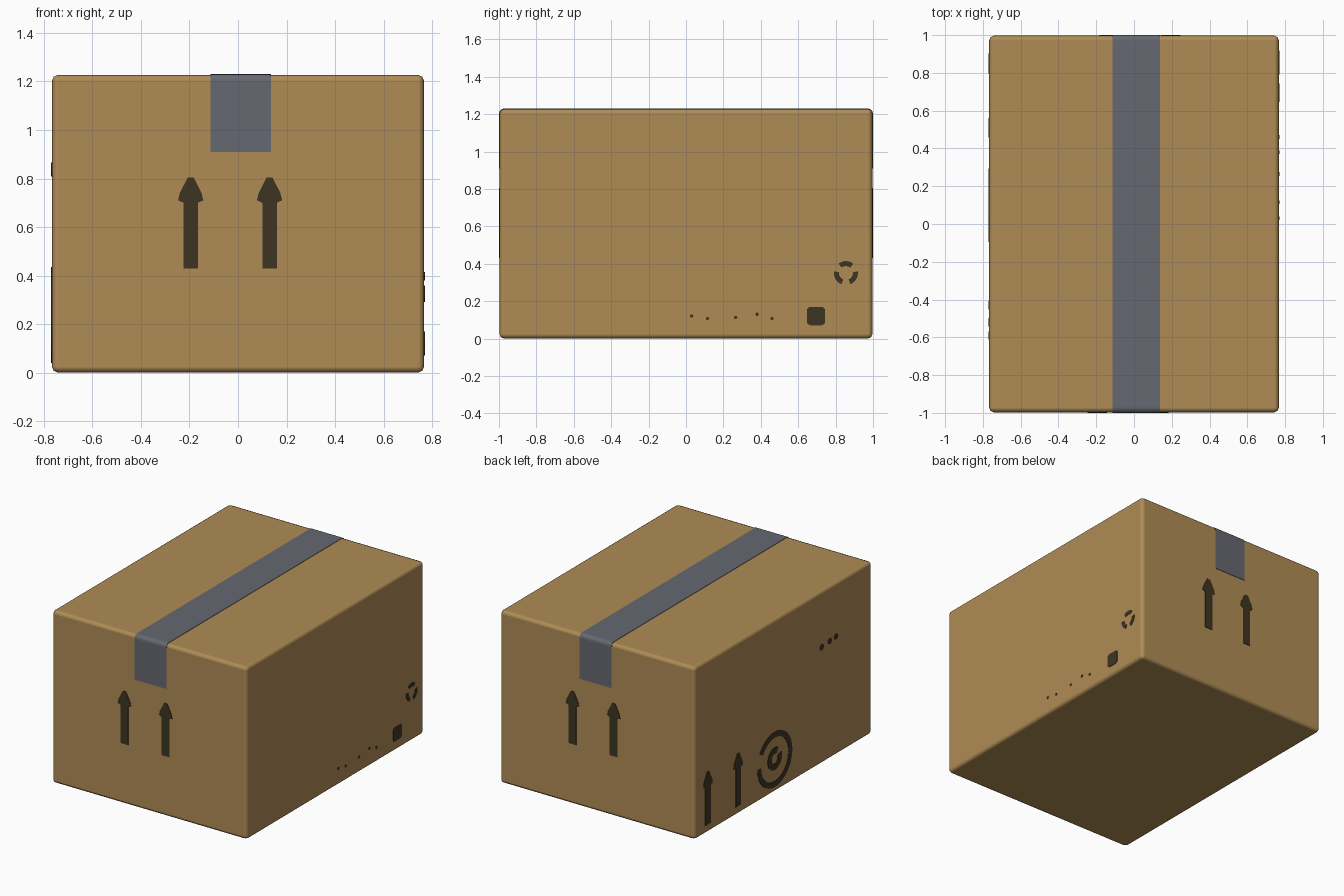
import bpy, bmesh, math
from mathutils import Matrix, Vector

if "Cube" in bpy.data.objects:
    bpy.data.objects.remove(bpy.data.objects["Cube"])

T = 0.003                                  # thickness of tape and printed marks
HX, HY, TOP, B = 0.767, 0.997, 1.227, 0.025  # box half sizes, height, edge rounding


def material(name, rgb):
    m = bpy.data.materials.new(name)
    m.diffuse_color = (*rgb, 1)
    m.use_nodes = True
    m.node_tree.nodes["Principled BSDF"].inputs["Base Color"].default_value = m.diffuse_color
    return m


CARD = material("cardboard brown", (0.43, 0.265, 0.092))
TAPE = material("tape grey", (0.133, 0.138, 0.165))
INK = material("dark ink", (0.048, 0.036, 0.016))


def finish(name, bm, mat):
    bmesh.ops.recalc_face_normals(bm, faces=bm.faces)
    mesh = bpy.data.meshes.new(name)
    bm.to_mesh(mesh)
    bm.free()
    mesh.materials.append(mat)
    ob = bpy.data.objects.new(name, mesh)
    bpy.context.collection.objects.link(ob)
    return ob


def prism(bm, pts, direction):
    """Closed outline of 3D points pushed along a direction."""
    f = bm.faces.new([bm.verts.new(p) for p in pts])
    ext = bmesh.ops.extrude_face_region(bm, geom=[f], use_keep_orig=True)
    verts = [g for g in ext["geom"] if isinstance(g, bmesh.types.BMVert)]
    bmesh.ops.translate(bm, verts=verts, vec=direction)


def marks(name, side, outlines):
    """Printed plates on a wall; u runs to the viewer's right, v is height."""
    turn = {"front": 0, "right": 90, "back": 180, "left": 270}[side]
    depth = HY if side in ("front", "back") else HX
    bm = bmesh.new()
    for o in outlines:
        prism(bm, [(u, -depth, v) for u, v in o], Vector((0, -T, 0)))
    bm.transform(Matrix.Rotation(math.radians(turn), 4, "Z"))
    finish(name, bm, INK)


def arrow(u, v, h=0.38):
    half = [(0.03, 0), (0.03, h - 0.11), (0.052, h - 0.10), (0.045, h - 0.07),
            (0.012, h - 0.005)]
    shape = half + [(-a, b) for a, b in reversed(half)]
    return [(u + a, v + b) for a, b in shape]


def arc(u, v, r0, r1, a0, a1, n=32):
    angles = [math.radians(a0 + (a1 - a0) * i / n) for i in range(n + 1)]
    outer = [(u + r1 * math.cos(a), v + r1 * math.sin(a)) for a in angles]
    inner = [(u + r0 * math.cos(a), v + r0 * math.sin(a)) for a in reversed(angles)]
    return outer + inner


def blob(u, v, r, n=8):
    return [(u + r * math.cos(math.tau * i / n), v + r * math.sin(math.tau * i / n))
            for i in range(n)]


def rounded_square(u, v, s, r):
    out = []
    for k, (sx, sy) in enumerate([(1, 1), (-1, 1), (-1, -1), (1, -1)]):
        for j in range(5):
            a = math.radians(90 * k + 22.5 * j)
            out.append((u + sx * (s - r) + r * math.cos(a),
                        v + sy * (s - r) + r * math.sin(a)))
    return out


# Box with softly rounded edges
bm = bmesh.new()
bmesh.ops.create_cube(bm, size=1)
bmesh.ops.scale(bm, vec=(2 * HX, 2 * HY, TOP), verts=bm.verts)
bmesh.ops.translate(bm, vec=(0, 0, TOP / 2), verts=bm.verts)
box = finish("box", bm, CARD)
for p in box.data.polygons:
    p.use_smooth = True
bevel = box.modifiers.new("rounded edges", "BEVEL")
bevel.width, bevel.segments, bevel.harden_normals = B, 2, True


# Tape over the top, folded down the front and back
def tape_path(off):
    half = [(-HY - off, 0.91)]
    for i in range(5):
        a = math.radians(180 - 22.5 * i)
        half.append((-HY + B + (B + off) * math.cos(a),
                     TOP - B + (B + off) * math.sin(a)))
    return half + [(-y, z) for y, z in reversed(half)]


bm = bmesh.new()
section = tape_path(T) + tape_path(-0.002)[::-1]
prism(bm, [(-0.113, y, z) for y, z in section], Vector((0.25, 0, 0)))
finish("tape", bm, TAPE)

# Pairs of "this way up" arrows on the end walls
for side in ("front", "back"):
    marks(side + "_arrows", side, [arrow(-0.195, 0.43), arrow(0.13, 0.43)])

# Left wall: arrows, ring mark, three small spots near the top
marks("left_arrows", "left", [arrow(-0.85, 0.06), arrow(-0.51, 0.06)])
marks("left_ring_mark", "left", [arc(-0.10, 0.235, 0.155, 0.195, 182, 510, 48),
                                 arc(-0.10, 0.24, 0.035, 0.08, 60, 380)])
marks("left_spots", "left", [blob(0.43, 0.83, 0.022), blob(0.52, 0.84, 0.022),
                             blob(0.59, 0.845, 0.022)])

# Right wall: broken ring, rounded square, row of tiny specks
marks("right_ring_mark", "right",
      [arc(0.855, 0.35, 0.037, 0.064, c - 38, c + 38, 10) for c in (90, 210, 330)])
marks("right_square_mark", "right", [rounded_square(0.695, 0.12, 0.049, 0.02)])
marks("right_specks", "right",
      [blob(u, v, 0.01, 6) for u, v in
       [(0.03, 0.12), (0.115, 0.107), (0.265, 0.113), (0.38, 0.13), (0.46, 0.107)]])
